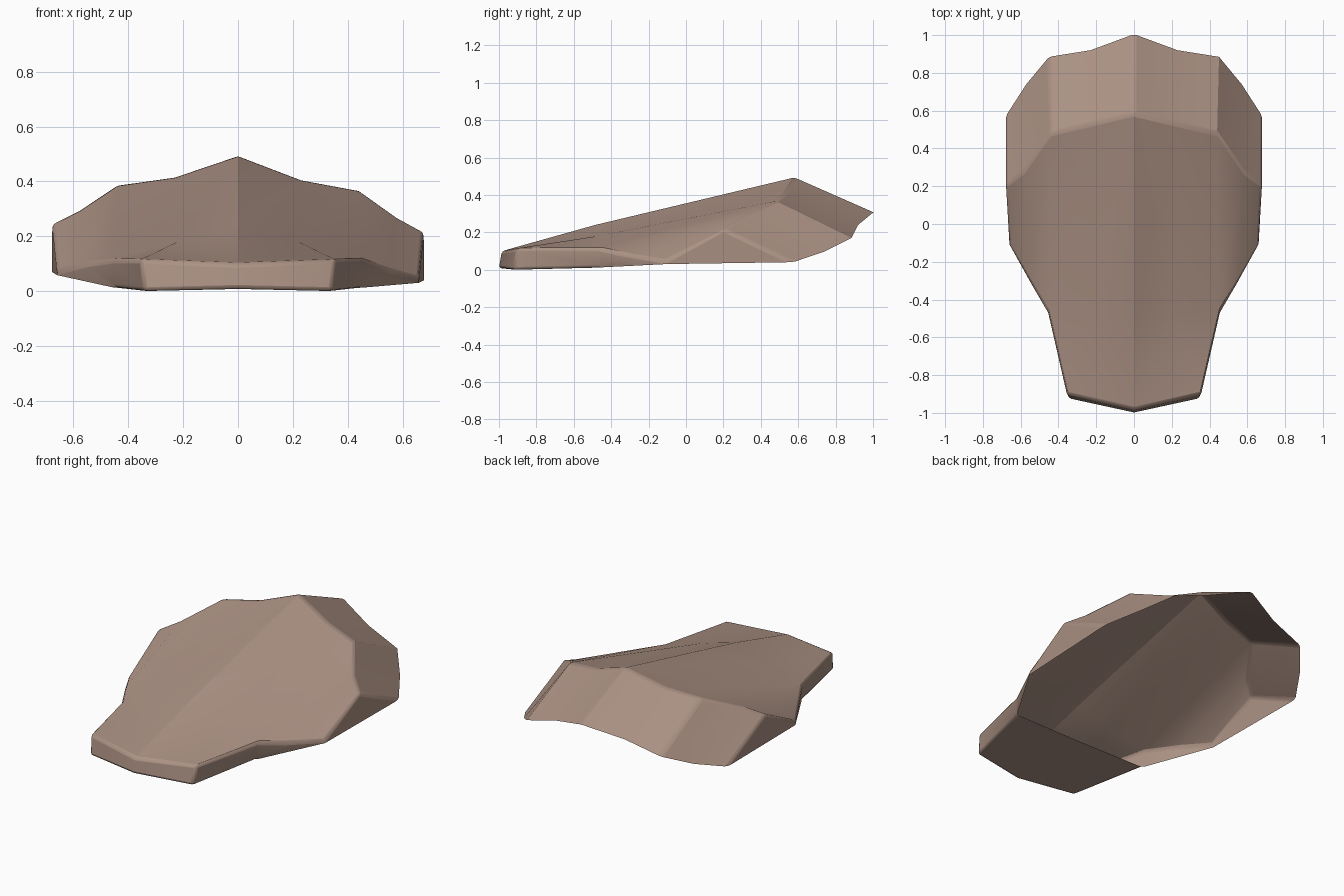
import bpy, bmesh, math

cube = bpy.data.objects.get("Cube")
if cube:
    bpy.data.objects.remove(cube, do_unlink=True)

# Single flat colour
clay = bpy.data.materials.new("warm clay brown")
clay.use_nodes = True
colour = (0.41, 0.285, 0.23, 1)
clay.diffuse_color = colour
clay.node_tree.nodes["Principled BSDF"].inputs["Base Color"].default_value = colour

# Half profiles, running from the centre line out to the side
front = [(0, -.485, .24), (.22, -.475, .18), (.455, -.47, .115), (.56, -.29, .088), (.66, -.11, .06)]
crest = [(0, .585, .495), (.23, .53, .412), (.44, .48, .378), (.58, .28, .282), (.678, .2, .232)]
rear = [(0, 1.005, .31), (.23, .92, .245), (.45, .885, .18), (.57, .74, .11), (.68, .57, .055)]
lip_top = [(0, -.985, .1), (.355, -.905, .115)]
lip_base = [(0, -1, .008), (.345, -.925, 0), (.45, -.465, .012), (0, -.47, .012)]


def half_faces():
    """Faces of one half, each a list of points."""
    faces = []
    # Domed back: long front slopes and short rear slopes
    for near, far in ((front, crest), (crest, rear)):
        for i in range(len(near) - 1):
            faces.append([near[i], near[i + 1], far[i + 1], far[i]])
    # Upright side panel
    faces.append([front[4], rear[4], crest[4]])
    # Sloping top of the front lip
    faces.append([front[0], lip_top[0], front[1]])
    faces.append([front[1], lip_top[0], lip_top[1]])
    faces.append([front[1], lip_top[1], front[2]])
    # Walls and floor of the front lip
    faces.append([lip_top[0], lip_base[0], lip_base[1], lip_top[1]])
    faces.append([lip_top[1], lip_base[1], lip_base[2], front[2]])
    faces.append(lip_base[::-1])
    # Tapering skirt from the lip to the side panel
    for i in (2, 3):
        faces.append([front[i], lip_base[2], front[i + 1]])
    return faces


def tilt(p, side):
    """Place a point on one side, with the dome leaning slightly."""
    x, y, z = p
    lean = .022 if y > -.3 else 0
    return (side * x, y, z - lean * side * x)


# Build both halves and weld them along the centre line
bm = bmesh.new()
for side in (1, -1):
    for points in half_faces():
        verts = [bm.verts.new(tilt(p, side)) for p in points]
        bm.faces.new(verts if side == 1 else verts[::-1])
bmesh.ops.remove_doubles(bm, verts=bm.verts, dist=.0005)
bmesh.ops.recalc_face_normals(bm, faces=bm.faces)
top = max(bm.faces, key=lambda f: abs(f.normal.z) * f.calc_center_median().z)
if top.normal.z < 0:
    bmesh.ops.reverse_faces(bm, faces=bm.faces)

mesh = bpy.data.meshes.new("shell")
bm.to_mesh(mesh)
bm.free()
mesh.materials.append(clay)
shell = bpy.data.objects.new("shell", mesh)
bpy.context.collection.objects.link(shell)

# Slightly softened creases
bevel = shell.modifiers.new("soft_edges", "BEVEL")
bevel.width = .015
bevel.segments = 2
bevel.limit_method = 'ANGLE'
bevel.angle_limit = math.radians(32)

bpy.ops.object.select_all(action='DESELECT')
shell.select_set(True)
bpy.context.view_layer.objects.active = shell
bpy.ops.object.shade_smooth_by_angle(angle=math.radians(30))
